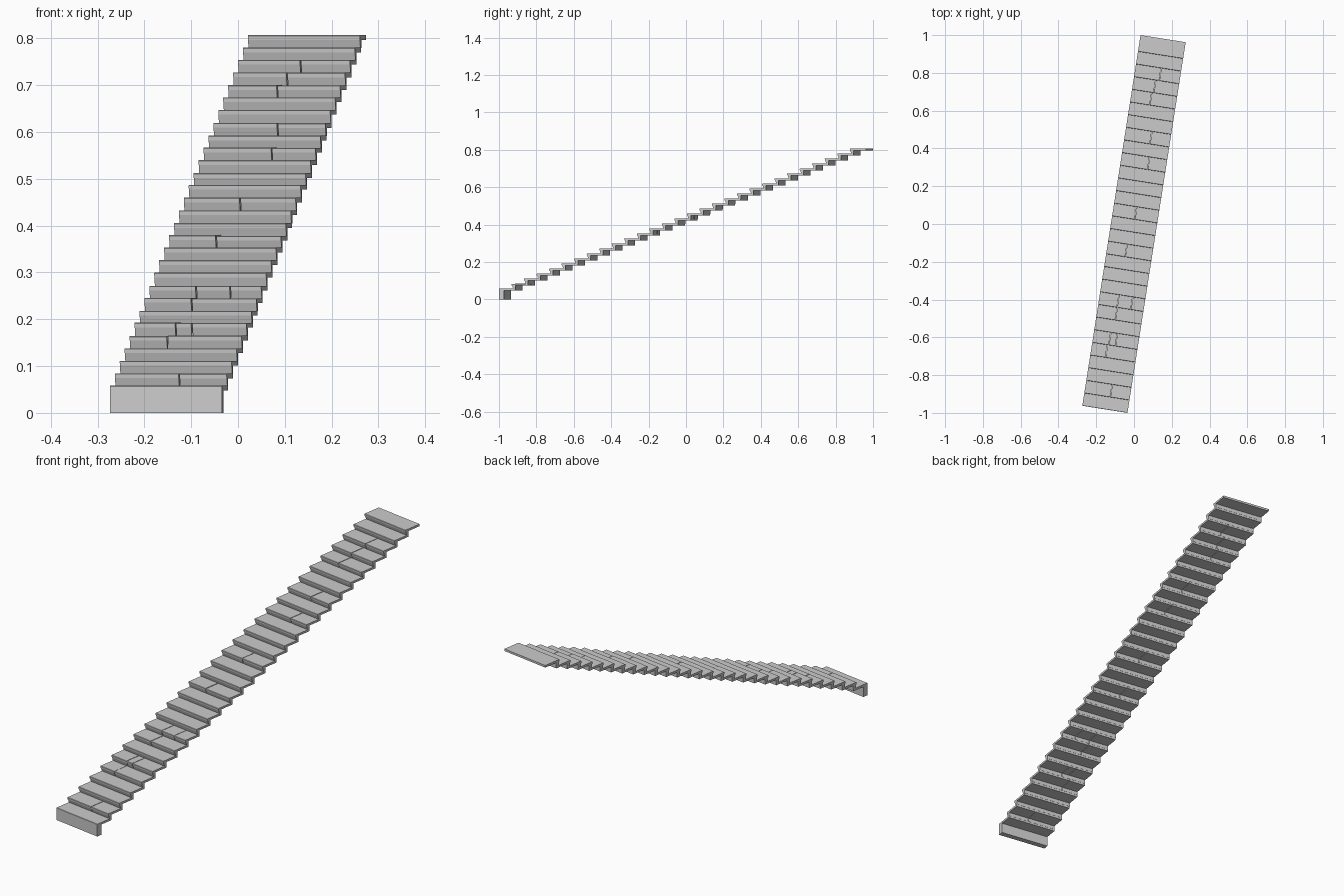
import bpy, bmesh, math, random

if "Cube" in bpy.data.objects:
    bpy.data.objects.remove(bpy.data.objects["Cube"])

random.seed(4)
YAW = math.radians(8.93)
N, RUN, RISE = 29, 0.0678, 0.02675
TREAD, THICK, HALF_W = 0.088, 0.010, 0.121
FIRST_Z = 0.058
START = -((N - 1) * RUN + TREAD) / 2

# plank joints, as seen from above (x, y)
JOINTS = [(-0.12, -0.88), (-0.15, -0.70), (-0.13, -0.62), (-0.09, -0.59),
          (-0.09, -0.45), (-0.01, -0.41), (-0.08, -0.38), (-0.04, -0.13),
          (0.01, 0.06), (0.08, 0.34), (0.09, 0.46), (0.09, 0.67),
          (0.11, 0.73), (0.14, 0.80)]
joints = {}
for x, y in JOINTS:
    u = x * math.cos(YAW) - y * math.sin(YAW)
    s = x * math.sin(YAW) + y * math.cos(YAW)
    joints.setdefault(int((s - START) / RUN), []).append(u)


def extrude_profile(bm, profile, x0, x1):
    left = [bm.verts.new((x0, y, z)) for y, z in profile]
    right = [bm.verts.new((x1, y, z)) for y, z in profile]
    n = len(profile)
    bm.faces.new(left)
    bm.faces.new(right[::-1])
    for k in range(n):
        j = (k + 1) % n
        bm.faces.new((left[k], right[k], right[j], left[j]))


def step(i):
    y, z = START + i * RUN, FIRST_Z + i * RISE
    if i == 0:      # tall starting riser reaching the floor
        foot, back, toe, neck = 0.0, 0.026, 0.0, 0.0
    else:           # undercut riser standing on the tread below
        foot, back, toe, neck = z - RISE - 0.001, 0.021, 0.009, 0.003
    bm = bmesh.new()
    cuts = [-HALF_W] + sorted(joints.get(i, [])) + [HALF_W]
    for k in range(len(cuts) - 1):
        a = cuts[k] + (0.0012 if k else 0)
        b = cuts[k + 1] - (0.0012 if k < len(cuts) - 2 else 0)
        t = z + (random.uniform(-0.001, 0.001) if 0 < i < N - 1 else 0)
        profile = [(y, t - 0.0015), (y + 0.0015, t), (y + TREAD, t),
                   (y + TREAD, t - THICK), (y + back, t - THICK),
                   (y + back, foot), (y + toe, foot), (y + neck, t - THICK)]
        if i:
            profile.append((y + 0.001, t - THICK))
        extrude_profile(bm, profile, a, b)
    bmesh.ops.recalc_face_normals(bm, faces=bm.faces)
    mesh = bpy.data.meshes.new("stair_step")
    bm.to_mesh(mesh)
    bm.free()
    ob = bpy.data.objects.new(f"stair_step_{i + 1:02d}", mesh)
    ob.rotation_euler.z = -YAW
    bpy.context.collection.objects.link(ob)


# flight of overlapping steps
for i in range(N):
    step(i)
